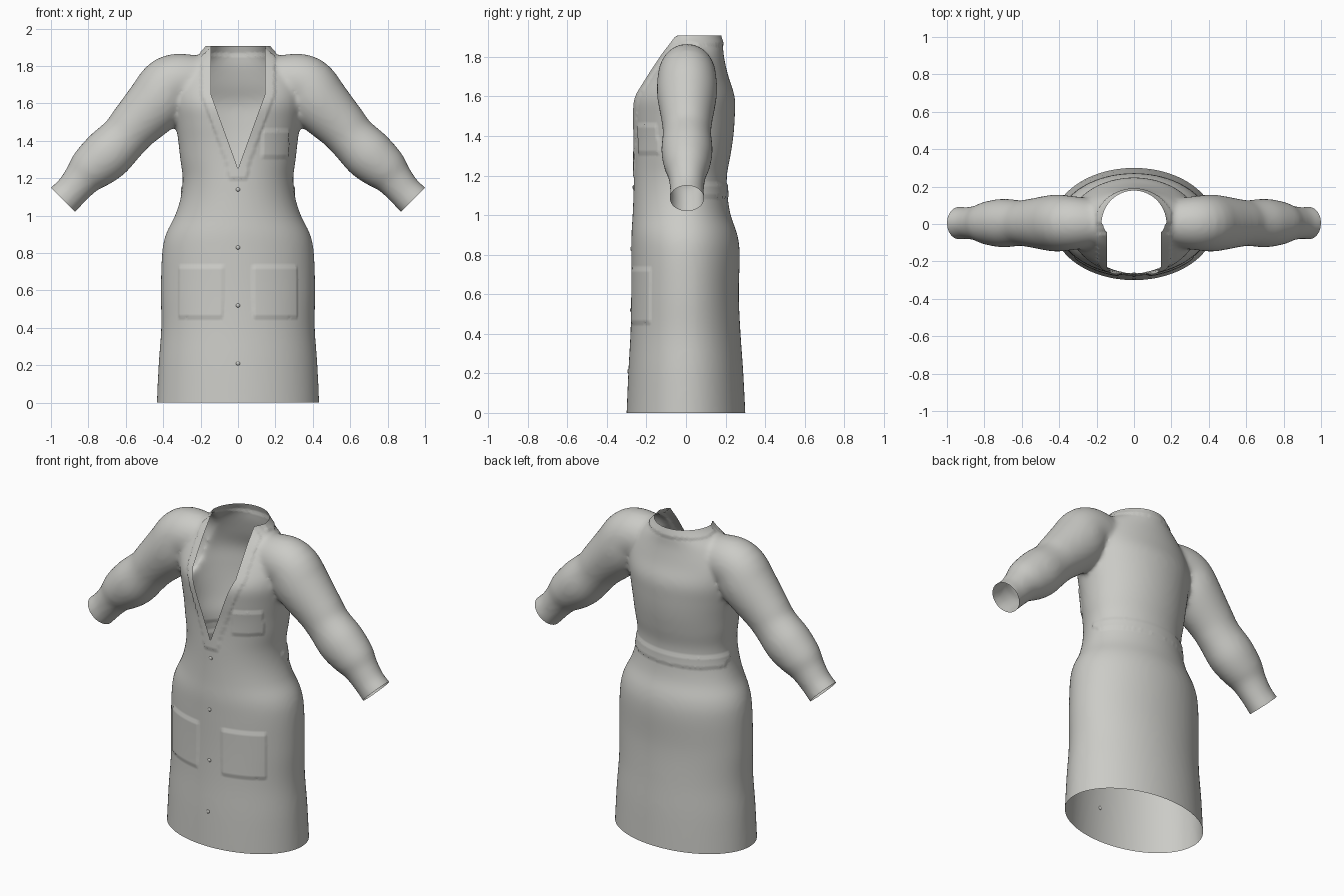
import bpy, bmesh, math
from mathutils import Vector

cube = bpy.data.objects.get("Cube")
if cube:
    bpy.data.objects.remove(cube)

cloth = bpy.data.materials.new("light grey cloth")
cloth.use_nodes = True
grey = (0.6, 0.6, 0.57, 1)
cloth.diffuse_color = grey
cloth.node_tree.nodes["Principled BSDF"].inputs["Base Color"].default_value = grey


def make_object(name, bm):
    mesh = bpy.data.meshes.new(name)
    bm.to_mesh(mesh)
    bm.free()
    mesh.materials.append(cloth)
    obj = bpy.data.objects.new(name, mesh)
    bpy.context.scene.collection.objects.link(obj)
    return obj


def smooth_rows(rows, steps=5):
    """Catmull-Rom curve through rows of numbers."""
    out = []
    last = len(rows) - 1
    for i in range(last):
        quad = [rows[max(0, min(last, i + k))] for k in (-1, 0, 1, 2)]
        for s in range(steps):
            t = s / steps
            out.append([b + 0.5 * t * (c - a + t * (2 * a - 5 * b + 4 * c - d
                        + t * (3 * (b - c) + d - a))) for a, b, c, d in zip(*quad)])
    return out + [list(rows[-1])]


def loft(bm, rings):
    """Closed solid through rings of points."""
    loops = [[bm.verts.new(p) for p in ring] for ring in rings]
    n = len(loops[0])
    for a, b in zip(loops, loops[1:]):
        for i in range(n):
            j = (i + 1) % n
            bm.faces.new((a[i], a[j], b[j], b[i]))
    bm.faces.new(loops[0][::-1])
    bm.faces.new(loops[-1])


SIDES = 64
angles = [2 * math.pi * i / SIDES for i in range(SIDES)]

# Body: height, half width, front depth, back depth
body_rows = [
    (-.06, .437, .303, .303), (.2, .425, .292, .29), (.4, .411, .281, .276),
    (.6, .413, .276, .267), (.8, .406, .276, .272), (.9, .386, .276, .26),
    (1, .337, .27, .226), (1.1, .306, .266, .21), (1.2, .296, .264, .207),
    (1.3, .309, .262, .225), (1.4, .32, .264, .24), (1.5, .335, .272, .247),
    (1.6, .35, .27, .246), (1.7, .345, .21, .215), (1.8, .285, .145, .192),
    (1.86, .21, .11, .187), (1.91, .164, .09, .172), (1.97, .15, .085, .16)]

# Sleeve: x, z, radius
sleeve_rows = [
    (.12, 1.72, .11), (.25, 1.72, .142), (.36, 1.7, .157), (.43, 1.61, .161),
    (.55, 1.485, .138), (.61, 1.415, .13), (.7, 1.325, .138), (.785, 1.25, .123),
    (.835, 1.195, .101), (.89, 1.13, .091), (.935, 1.085, .093), (.99, 1.03, .093)]

bm = bmesh.new()
rings = []
for z, w, front, back in smooth_rows(body_rows):
    rings.append([Vector((w * math.cos(a),
                          math.sin(a) * (back if math.sin(a) > 0 else front), z))
                  for a in angles])
loft(bm, rings)

path = smooth_rows(sleeve_rows)
for side in (1, -1):
    rings = []
    for i, (x, z, r) in enumerate(path):
        before, after = path[max(0, i - 1)], path[min(len(path) - 1, i + 1)]
        run = Vector((after[0] - before[0], 0, after[1] - before[1])).normalized()
        across = Vector((-run.z, 0, run.x))
        ring = []
        for a in angles:
            p = Vector((x, .005, z)) + across * r * math.cos(a)
            p.y += .94 * r * math.sin(a)
            ring.append(Vector((p.x * side, p.y, p.z)))
        rings.append(ring)
    loft(bm, rings)
bmesh.ops.recalc_face_normals(bm, faces=bm.faces)
solid = make_object("coat_solid", bm)

# Merge body and sleeves into one soft skin
remesh = solid.modifiers.new("merge", "REMESH")
remesh.mode = "VOXEL"
remesh.voxel_size = .013
soften = solid.modifiers.new("soften", "SMOOTH")
soften.factor = .5
soften.iterations = 12
bpy.context.view_layer.update()
merged = solid.evaluated_get(bpy.context.evaluated_depsgraph_get())
bm = bmesh.new()
bm.from_mesh(merged.to_mesh())
bpy.data.objects.remove(solid)


def cut(point, normal, keep=None, trim=True):
    faces = [f for f in bm.faces if keep is None or keep(f.calc_center_median())]
    geom = set(faces)
    for f in faces:
        geom.update(f.edges)
        geom.update(f.verts)
    bmesh.ops.bisect_plane(bm, geom=list(geom), plane_co=point, plane_no=normal,
                           clear_outer=trim, dist=1e-5)


V_LOW, V_HIGH, V_HALF = 1.25, 1.65, .145


def opening(z):
    return V_HALF * max(0, min(1, (z - V_LOW) / (V_HIGH - V_LOW)))


# Raised pockets, lapels, collar band and back belt
def raised(p):
    x, y, z = p
    if y < -.05 and abs(x) < .33:
        if .08 < abs(x) < .315 and .46 < z < .73:
            return .007
        if .13 < x < .27 and 1.31 < z < 1.46:
            return .006
        if z > 1.2 and abs(x) < opening(z) + .05:
            return .006
    if y > 0 and abs(x) < .3 and (1.09 < z < 1.16 or z > 1.86 and abs(x) < .2):
        return .006
    return 0


bm.normal_update()
for v, lift in [(v, raised(v.co)) for v in bm.verts]:
    if lift:
        v.co += v.normal * lift

# Open hem, neck and cuffs
cut((0, 0, 0), (0, 0, -1))
cut((0, 0, 1.907), (0, 0, 1))
for side in (1, -1):
    cut((side * .935, 0, 1.085), (side, 0, -1), lambda c: c.x * side > .6)


# Plunging front opening
def near_front(c):
    return c.y < 0 and c.z > 1.15 and abs(c.x) < .22


for side in (1, -1):
    cut((side * V_HALF, 0, 0), (1, 0, 0), near_front, False)
    cut((0, 0, V_LOW), (V_HIGH - V_LOW, 0, -side * V_HALF), near_front, False)
hole = []
for f in bm.faces:
    c = f.calc_center_median()
    if near_front(c) and abs(c.x) < opening(c.z):
        hole.append(f)
bmesh.ops.delete(bm, geom=hole, context="FACES")
for f in bm.faces:
    f.smooth = True
front_y = {z: min((v.co.y for v in bm.verts
                   if abs(v.co.x) < .03 and abs(v.co.z - z) < .02), default=-.27)
           for z in (1.14, .83, .52, .21)}
make_object("coat", bm)

# Small buttons down the front
for number, (z, y) in enumerate(front_y.items()):
    bm = bmesh.new()
    bmesh.ops.create_uvsphere(bm, u_segments=16, v_segments=8, radius=.011)
    for v in bm.verts:
        v.co = Vector((v.co.x, v.co.y * .5 + y, v.co.z + z))
    for f in bm.faces:
        f.smooth = True
    make_object("button_%d" % (number + 1), bm)
